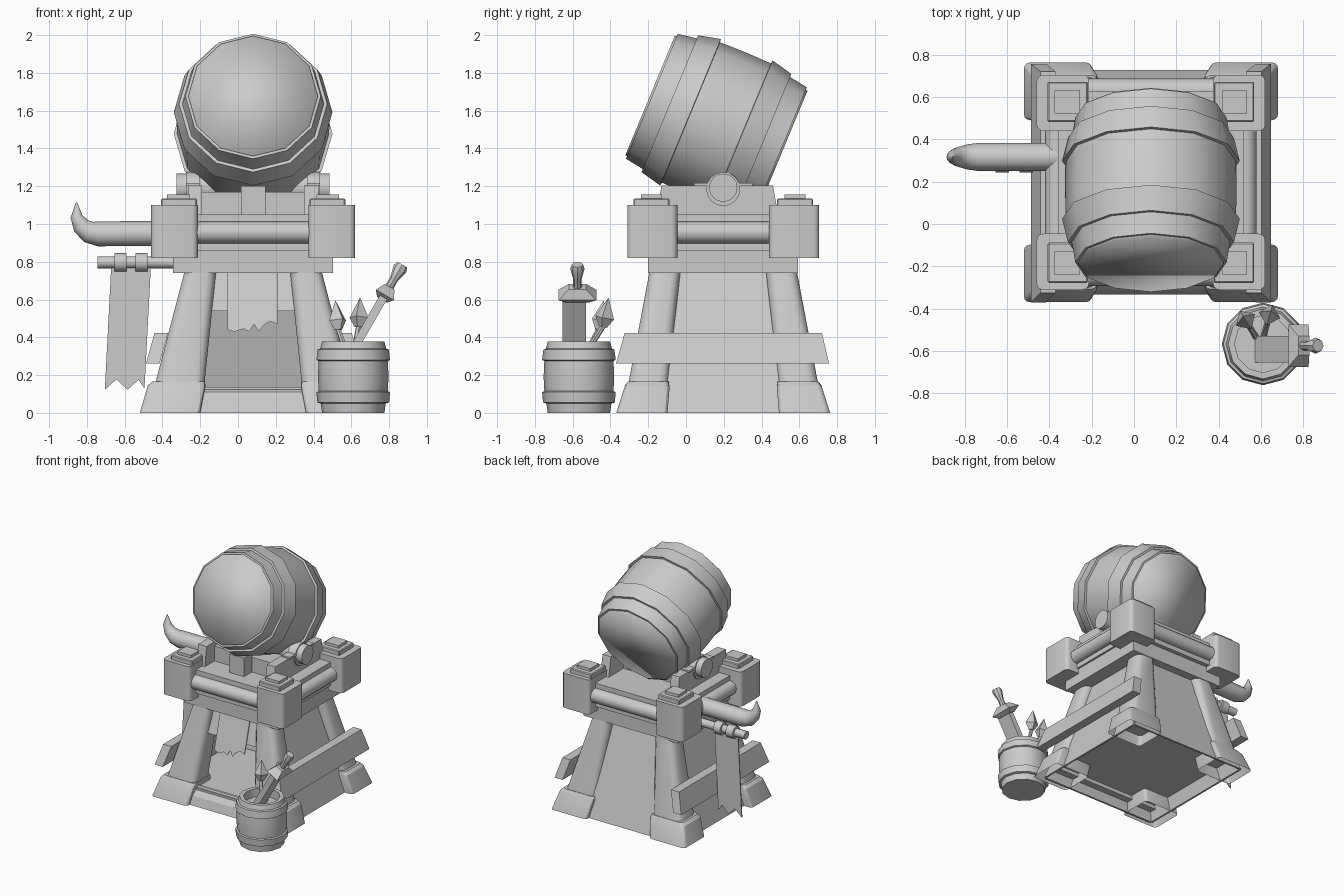
import bpy, bmesh, math
from mathutils import Matrix, Vector

if "Cube" in bpy.data.objects:
    bpy.data.objects.remove(bpy.data.objects["Cube"])

CX, CY = 0.08, 0.197  # centre of the stand
GREY = bpy.data.materials.new("plain_grey")
GREY.diffuse_color = (0.6, 0.6, 0.6, 1)
GREY.use_nodes = True
GREY.node_tree.nodes["Principled BSDF"].inputs["Base Color"].default_value = GREY.diffuse_color


def finish(name, bm, bevel=0.0, smooth=None):
    bmesh.ops.recalc_face_normals(bm, faces=bm.faces[:])
    me = bpy.data.meshes.new(name)
    bm.to_mesh(me)
    bm.free()
    me.materials.append(GREY)
    ob = bpy.data.objects.new(name, me)
    bpy.context.collection.objects.link(ob)
    if bevel:
        m = ob.modifiers.new("bevel", 'BEVEL')
        m.width, m.segments = bevel, 1
    if smooth:
        bpy.ops.object.select_all(action='DESELECT')
        ob.select_set(True)
        bpy.context.view_layer.objects.active = ob
        bpy.ops.object.shade_smooth_by_angle(angle=math.radians(smooth))
    return ob


def loft(name, *rects, bevel=0.0, upright=0.0, smooth=None, mat=None, open_base=False):
    """Solid through stacked rectangles (x0, x1, y0, y1, z); upright rounds the side edges."""
    bm = bmesh.new()
    rings = [[bm.verts.new(p) for p in
              ((x0, y0, z), (x1, y0, z), (x1, y1, z), (x0, y1, z))]
             for x0, x1, y0, y1, z in rects]
    bm.faces.new(rings[0])
    bm.faces.new(rings[-1])
    sides = []
    for a, b in zip(rings, rings[1:]):
        for i in range(4):
            j = (i + 1) % 4
            bm.faces.new((a[i], a[j], b[j], b[i]))
            sides.append(bm.edges.get((a[i], b[i])))
    bmesh.ops.recalc_face_normals(bm, faces=bm.faces[:])
    if upright:
        bmesh.ops.bevel(bm, geom=sides, offset=upright, segments=3, profile=.5,
                        affect='EDGES')
    if open_base:
        low = min(v.co.z for v in bm.verts)
        bmesh.ops.delete(bm, geom=[f for f in bm.faces if all(
            abs(v.co.z - low) < 1e-4 for v in f.verts)], context='FACES_ONLY')
    if mat:
        bm.transform(mat)
    return finish(name, bm, bevel, smooth)


def box(name, x0, x1, y0, y1, z0, z1, **kw):
    return loft(name, (x0, x1, y0, y1, z0), (x0, x1, y0, y1, z1), **kw)


def lathe(name, prof, sides, mat, smooth=35):
    """Closed solid of revolution about local z from (radius, height) points."""
    bm = bmesh.new()
    rings = [[bm.verts.new((r * math.cos(2 * math.pi * i / sides),
                            r * math.sin(2 * math.pi * i / sides), z))
              for i in range(sides)] for r, z in prof]
    for a, b in zip(rings, rings[1:]):
        for i in range(sides):
            j = (i + 1) % sides
            bm.faces.new((a[i], a[j], b[j], b[i]))
    bm.faces.new(rings[0])
    bm.faces.new(rings[-1])
    bm.transform(mat)
    return finish(name, bm, smooth=smooth)


def extrude(name, pts, depth):
    """Outline of 3D points pushed along a vector."""
    bm = bmesh.new()
    f = bm.faces.new([bm.verts.new(p) for p in pts])
    r = bmesh.ops.extrude_face_region(bm, geom=[f])
    bmesh.ops.translate(bm, vec=depth, verts=[v for v in r["geom"]
                                              if isinstance(v, bmesh.types.BMVert)])
    return finish(name, bm)


def aim(start, direction):
    q = Vector(direction).to_track_quat('Z', 'Y')
    return Matrix.Translation(start) @ q.to_matrix().to_4x4()


def span(s, a, b, c):
    """Sorted interval from offsets a..b mirrored by sign s about c."""
    return sorted((c + s * a, c + s * b))


# Corner feet, legs, blocks and stepped caps
for sx in (-1, 1):
    for sy in (-1, 1):
        def rect(xi, xo, yi, yo, z):
            return (*span(sx, xi, xo, CX), *span(sy, yi, yo, CY), z)
        loft("foot", rect(.28, .60, .295, .566, 0), rect(.252, .557, .283, .520, .145),
             rect(.255, .535, .288, .505, .165), upright=.025, smooth=30, open_base=True)
        loft("leg", rect(.26, .525, .295, .507, .13), rect(.195, .36, .225, .388, .76),
             upright=.05, smooth=40)
        loft("corner_block", rect(.293, .54, .243, .508, .82),
             rect(.293, .54, .243, .508, 1.10), upright=.03, smooth=40)
        loft("cap_plate", rect(.298, .488, .285, .475, 1.09),
             rect(.298, .488, .285, .475, 1.135), bevel=.006)
        loft("cap_stud", rect(.335, .455, .325, .435, 1.13),
             rect(.335, .455, .325, .435, 1.157))


# Sloping walls of the stand
def half(z):
    return .53 - .30 * z, .53 - .27 * z


def wall(name, axis, s, z0, z1, t=.015):
    ends = []
    for z in (z0, z1):
        hx, hy = half(z)
        if axis == 'x':
            ends.append((*span(s, hx - t, hx, CX), CY - hy + .01, CY + hy - .01, z))
        else:
            ends.append((CX - hx + .01, CX + hx - .01, *span(s, hy - t, hy, CY), z))
    loft(name, *ends)


wall("side_wall", 'x', -1, 0, .75)
wall("side_wall", 'x', 1, 0, .75)
wall("back_wall", 'y', 1, 0, .75)
wall("front_lintel", 'y', -1, .54, .75)
# Front sill with a sloped top edge, and the raised floor behind it
wall("front_sill", 'y', -1, 0, .07)
loft("sill_top", (CX - .50, CX + .50, CY - .511, CY - .44, .07),
     (CX - .48, CX + .48, CY - .46, CY - .44, .135))
box("floor", CX - .485, CX + .485, CY - .48, CY + .485, .10, .125)

# Side planks
for s in (-1, 1):
    loft("side_plank", (*span(s, .495, .567, CX), -.37, .757, .262),
         (*span(s, .45, .522, CX), -.325, .72, .422))

# Platform with rounded logs set in its sides
box("lower_slab", CX - .424, CX + .424, CY - .397, CY + .397, .74, .87)
box("deck", CX - .44, CX + .44, CY - .43, CY + .43, .86, 1.05)
for s in (-1, 1):
    lathe("side_log", [(.057, -.30), (.057, .30)], 12,
          aim((CX + s * .443, CY, .955), (0, 1, 0)), smooth=40)
    lathe("cross_log", [(.057, -.35), (.057, .35)], 12,
          aim((CX, CY + s * .433, .955), (1, 0, 0)), smooth=40)

# Cradle with cheeks, trunnion and straps
for s in (-1, 1):
    x0, x1 = span(s, .27, .345, CX)
    loft("cradle_cheek", (x0, x1, -.155, .49, 1.04), (x0, x1, -.13, .46, 1.205))
    x0, x1 = span(s, .285, .355, CX)
    box("strap_plate", x0, x1, CY - .155, CY + .155, 1.20, 1.217)
    lathe("strap_arch", [(.09, x0), (.09, x1)], 16,
          Matrix.Translation((0, CY, 1.185)) @ Matrix.Rotation(math.pi / 2, 4, 'Y'))
lathe("trunnion", [(.075, CX - .405), (.075, CX + .405)], 16,
      Matrix.Translation((0, CY, 1.192)) @ Matrix.Rotation(math.pi / 2, 4, 'Y'))
box("cradle_bed", CX - .28, CX + .28, -.03, .30, 1.04, 1.17)
box("front_post", CX - .065, CX + .065, -.13, -.03, 1.04, 1.20)

# Tilted barrel with hoops and softly shaded lids
tilt = math.pi / 8
axis = Vector((0, math.cos(tilt), -math.sin(tilt)))
frame = aim((CX, -.19, 1.68), axis)
L = .76
prof = [(.358, .010), (.372, .10), (.375, .113), (.392, .113),
        (.42, .232), (.402, .234), (.405, L / 2)]
prof += [(r, L - z) for r, z in reversed(prof[:-1])]
lathe("barrel", prof, 12, frame, smooth=32)
lathe("barrel_lids", [(.342, 0), (.345, .02), (.345, L - .02), (.342, L)], 12, frame,
      smooth=120)

# Horn on the left side
path = [(-.34, .95, .066), (-.74, .948, .066), (-.79, .958, .059), (-.83, .99, .047),
        (-.855, 1.04, .032), (-.855, 1.115, .003)]
bm = bmesh.new()
rings = []
for k, (x, z, r) in enumerate(path):
    p, q = path[max(k - 1, 0)], path[min(k + 1, len(path) - 1)]
    d = Vector((q[0] - p[0], 0, q[1] - p[1])).normalized()
    n = Vector((-d.z, 0, d.x))
    rings.append([bm.verts.new(Vector((x, .317, z)) + r * (
        math.cos(a) * n + math.sin(a) * Vector((0, 1, 0))))
        for a in (i * math.pi / 6 for i in range(12))])
for a, b in zip(rings, rings[1:]):
    for i in range(12):
        bm.faces.new((a[i], a[(i + 1) % 12], b[(i + 1) % 12], b[i]))
bm.faces.new(rings[0])
bm.faces.new(rings[-1])
finish("horn", bm, smooth=50)

# Banner rod, rings and hanging cloth
along_x = Matrix.Translation((0, .29, .797)) @ Matrix.Rotation(math.pi / 2, 4, 'Y')
lathe("banner_rod", [(.032, -.745), (.032, -.30)], 10, along_x, smooth=40)
for x in (-.622, -.51):
    lathe("rod_ring", [(.05, x - .032), (.05, x + .032)], 10, along_x, smooth=40)
extrude("side_banner", [(x, .286, z) for x, z in
        ((-.67, .80), (-.46, .80), (-.495, .13), (-.527, .175), (-.585, .122),
         (-.643, .178), (-.705, .122))], (0, .008, 0))

# Torn front cloth, following the front slope
extrude("front_cloth", [(x, CY - half(z)[1] - .012, z) for x, z in
        ((-.055, .745), (.21, .745), (.21, .47), (.17, .485), (.135, .465), (.11, .43),
         (.085, .47), (.06, .43), (.03, .445), (-.02, .43), (-.055, .44))], (0, .008, 0))

# Small open cask
BX, BY = .61, -.567
lathe("small_cask", [(.165, 0), (.172, .05), (.19, .055), (.195, .11), (.183, .115),
                     (.187, .19), (.183, .275), (.195, .28), (.188, .335), (.175, .34),
                     (.165, .377), (.135, .377), (.135, .31)], 12,
      Matrix.Translation((BX, BY, 0)), smooth=32)

# Spears in the cask
for base, neck in (((.58, -.54, .30), (.532, -.462, .44)),
                   ((.61, -.54, .30), (.638, -.44, .455))):
    d = Vector(neck) - Vector(base)
    lathe("spear_shaft", [(.014, 0), (.014, d.length + .02)], 6, aim(base, d))
    lathe("spear_head", [(.022, 0), (.052, .05), (.002, .155)], 4,
          aim(neck, (d.x * .3, d.y * .3, d.z)), smooth=None)

# Sword leaning out of the cask toward the right
sword = Matrix.Translation((.59, -.575, .30)) @ Matrix.Rotation(math.radians(30), 4, 'Y')
box("sword_blade", -.022, .022, -.08, .045, 0, .39, mat=sword)
loft("sword_guard", (-.03, .03, -.06, .06, .345), (-.055, .055, -.10, .10, .375),
     (-.03, .03, -.045, .045, .425), mat=sword)
lathe("sword_grip", [(.024, .41), (.022, .47), (.038, .535), (.030, .56)], 8, sword)
